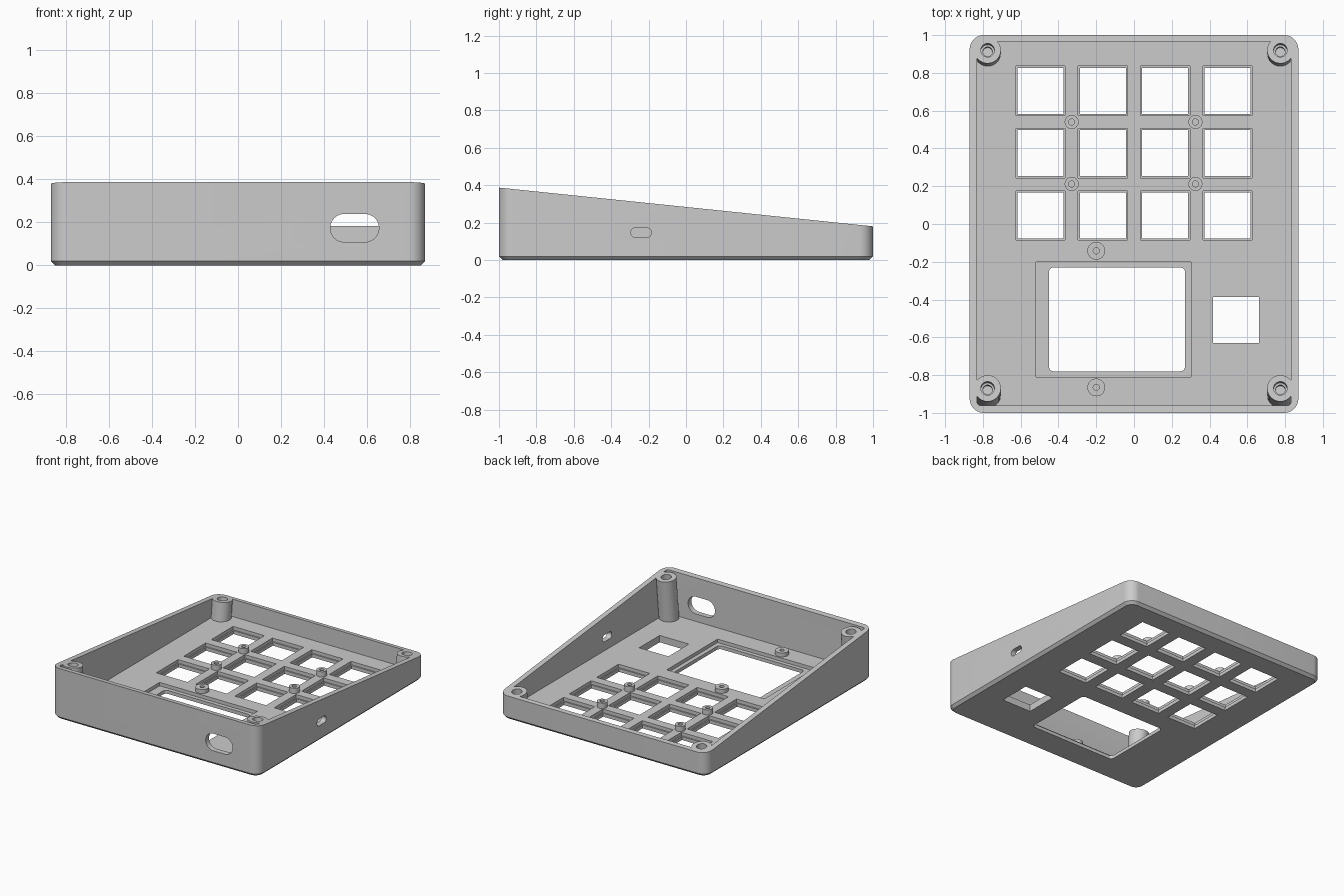
import bpy
import bmesh
from math import atan2, cos, sin, pi
from mathutils import Matrix, Vector

if "Cube" in bpy.data.objects:
    bpy.data.objects.remove(bpy.data.objects["Cube"], do_unlink=True)

grey = bpy.data.materials.new("plain grey plastic")
grey.use_nodes = True
grey.diffuse_color = (0.6, 0.6, 0.6, 1)
grey.node_tree.nodes["Principled BSDF"].inputs["Base Color"].default_value = (0.6, 0.6, 0.6, 1)

FLOOR = 0.052
FRONT_Z, BACK_Z = 0.387, 0.18
TILT = atan2(FRONT_Z - BACK_Z, 2)


def link(name, bm):
    bmesh.ops.recalc_face_normals(bm, faces=bm.faces)
    mesh = bpy.data.meshes.new(name)
    bm.to_mesh(mesh)
    bm.free()
    mesh.materials.append(grey)
    obj = bpy.data.objects.new(name, mesh)
    bpy.context.collection.objects.link(obj)
    return obj


def outline(cx, cy, w, h, r, steps=10):
    """Points of a rounded rectangle."""
    if r == 0:
        return [(cx + sx * w / 2, cy + sy * h / 2)
                for sx, sy in ((1, 1), (-1, 1), (-1, -1), (1, -1))]
    pts = []
    for q, (sx, sy) in enumerate(((1, 1), (-1, 1), (-1, -1), (1, -1))):
        for i in range(steps + 1):
            a = (q + i / steps) * pi / 2
            pts.append((cx + sx * (w / 2 - r) + r * cos(a), cy + sy * (h / 2 - r) + r * sin(a)))
    return pts


def loft(name, layers, matrix=Matrix()):
    """Solid through a stack of (outline, height) layers."""
    bm = bmesh.new()
    rings = [[bm.verts.new((x, y, z)) for x, y in pts] for pts, z in layers]
    n = len(rings[0])
    for low, high in zip(rings, rings[1:]):
        for i in range(n):
            j = (i + 1) % n
            bm.faces.new((low[i], low[j], high[j], high[i]))
    bm.faces.new(rings[0][::-1])
    bm.faces.new(rings[-1])
    bm.transform(matrix)
    return link(name, bm)


def prism(name, cx, cy, w, h, z0, z1, r=0.0, matrix=Matrix()):
    pts = outline(cx, cy, w, h, r)
    return loft(name, [(pts, z0), (pts, z1)], matrix)


def rod(name, radius, z0, z1, matrix):
    pts = [(radius * cos(2 * pi * i / 40), radius * sin(2 * pi * i / 40)) for i in range(40)]
    return loft(name, [(pts, z0), (pts, z1)], matrix)


def combine(tool, operation="DIFFERENCE"):
    """Boolean a helper solid into the case, then discard it."""
    tool.hide_render = True
    mod = case.modifiers.new("combine", "BOOLEAN")
    mod.operation = operation
    mod.solver = "EXACT"
    mod.object = tool
    bpy.context.view_layer.objects.active = case
    bpy.ops.object.modifier_apply(modifier=mod.name)
    bpy.data.objects.remove(tool, do_unlink=True)


# Outer shell with a chamfered underside
full = outline(0, 0, 1.74, 2, 0.075)
case = loft("case", [(outline(0, 0, 1.70, 1.96, 0.055), 0), (full, 0.02), (full, 0.5)])
combine(prism("cavity", 0, 0.0025, 1.66, 1.925, FLOOR, 0.7, 0.015))

# Screw posts leaning square to the sloping rim
post_frames = []
for x in (-0.775, 0.775):
    for y in (-0.87, 0.92):
        rim = FRONT_Z - (y + 1) * (FRONT_Z - BACK_Z) / 2
        frame = Matrix.Translation((x, y, rim)) @ Matrix.Rotation(-TILT, 4, "X")
        post_frames.append(frame)
        combine(rod("screw_post", 0.07, 0.03 - rim, 0.03, frame), "UNION")

# Sloping rim
slope = Matrix.Translation((0, -1, FRONT_Z)) @ Matrix.Rotation(-TILT, 4, "X")
combine(prism("slope_cut", 0, 1, 3, 4, 0, 1, 0, slope))

# Stepped screw holes
for frame in post_frames:
    combine(rod("insert_hole", 0.036, -0.07, 0.05, frame))
    combine(rod("screw_hole", 0.025, -0.11, 0.05, frame))

# Key openings, wider on the inside
for col in range(4):
    for row in range(3):
        x, y = -0.495 + 0.33 * col, 0.705 - 0.33 * row
        combine(prism("key_hole", x, y, 0.243, 0.243, -0.1, 0.1))
        combine(prism("key_recess", x, y, 0.262, 0.262, 0.026, 0.1))

# Single square opening beside the display
combine(prism("square_hole", 0.54, -0.508, 0.245, 0.245, -0.1, 0.1))

# Display window with its recess
combine(prism("display_recess", -0.108, -0.505, 0.82, 0.61, 0.026, 0.1))
combine(prism("display_window", -0.09, -0.505, 0.72, 0.55, -0.1, 0.1, 0.025))

# Slots through the front and right-hand walls
front_wall = Matrix.Translation((0, -1, 0)) @ Matrix.Rotation(pi / 2, 4, "X")
combine(prism("cable_slot", 0.542, 0.174, 0.226, 0.13, -0.1, 0.1, 0.0645, front_wall))
side_wall = Matrix.Translation((0.87, 0, 0)) @ Matrix.Rotation(pi / 2, 4, "Z") @ Matrix.Rotation(pi / 2, 4, "X")
combine(prism("side_slot", -0.24, 0.146, 0.11, 0.052, -0.1, 0.1, 0.0255, side_wall))

# Small board standoffs on the floor
standoffs = [(x, y, 0.037, 0.04) for x in (-0.33, 0.325) for y in (0.54, 0.212)]
standoffs += [(-0.2, y, 0.047, 0.03) for y in (-0.142, -0.865)]
for x, y, radius, height in standoffs:
    place = Matrix.Translation(Vector((x, y, FLOOR)))
    combine(rod("standoff", radius, -0.01, height, place), "UNION")
    combine(rod("standoff_hole", 0.016, -0.015, 0.1, place))

# Smooth curved walls, crisp edges
bpy.ops.object.select_all(action="DESELECT")
case.select_set(True)
bpy.context.view_layer.objects.active = case
bpy.ops.object.shade_smooth_by_angle(angle=pi / 6)
